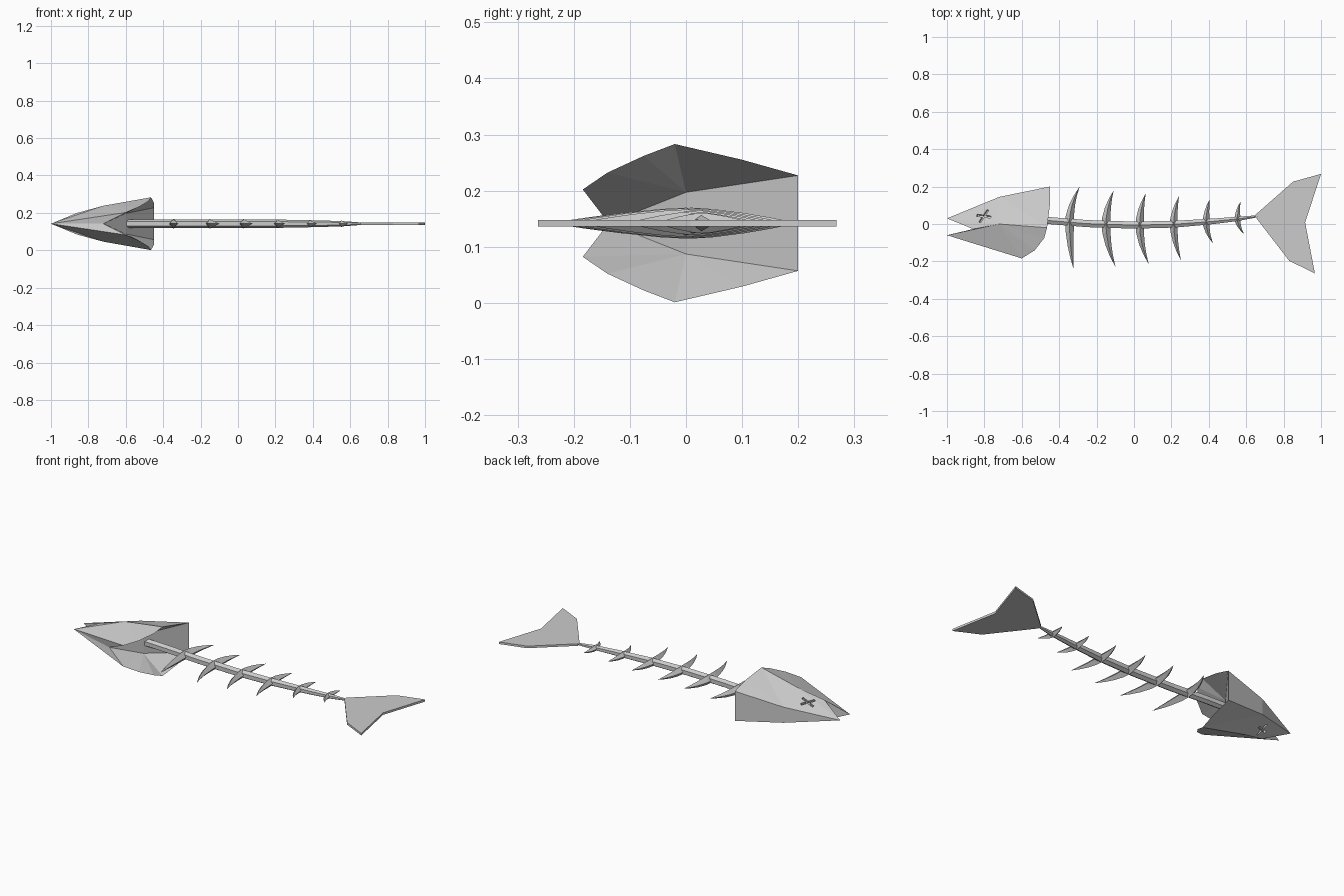
import bpy, bmesh
from math import cos, sin, pi, radians
from mathutils import Vector, Matrix

if "Cube" in bpy.data.objects:
    bpy.data.objects.remove(bpy.data.objects["Cube"])

ZC = 0.142  # mid plane of the flat-lying fish


def make(name, verts, faces):
    bm = bmesh.new()
    vs = [bm.verts.new((x, y, z + ZC)) for x, y, z in verts]
    for f in faces:
        bm.faces.new([vs[i] for i in f])
    bmesh.ops.remove_doubles(bm, verts=bm.verts, dist=1e-5)
    bmesh.ops.triangulate(bm, faces=[f for f in bm.faces if len(f.verts) > 4])
    bmesh.ops.recalc_face_normals(bm, faces=bm.faces)
    me = bpy.data.meshes.new(name)
    bm.to_mesh(me)
    bm.free()
    ob = bpy.data.objects.new(name, me)
    bpy.context.collection.objects.link(ob)
    return ob


def loft(name, rings):
    n = len(rings[0])
    verts = [v for r in rings for v in r]
    faces = [(i * n + j, i * n + (j + 1) % n, (i + 1) * n + (j + 1) % n, (i + 1) * n + j)
             for i in range(len(rings) - 1) for j in range(n)]
    last = (len(rings) - 1) * n
    faces += [tuple(range(n)), tuple(range(last, last + n))]
    return make(name, verts, faces)


# Skull: named points of one half, mirrored across the mid plane
half = {
    'nose': (-1, .03, 0), 'jaw': (-1, -.06, 0), 'keel': (-.72, -.138, 0),
    'crown': (-.72, .145, .045), 'mouth': (-.86, -.027, .058), 'cheek': (-.72, 0, .096),
    'ridge': (-.465, -.02, .141), 'rimA': (-.45, .10, .113), 'rimB': (-.45, .20, .085),
    'rimC': (-.48, -.075, .12), 'rimD': (-.53, -.14, .09), 'flap': (-.60, -.184, .06),
    'inner': (-.60, 0, .055),
}
side_faces = [
    'nose mouth cheek', 'nose cheek crown', 'crown cheek ridge', 'crown ridge rimA',
    'crown rimA rimB', 'jaw mouth cheek', 'jaw cheek flap', 'jaw flap keel',
    'cheek flap rimD', 'cheek rimD rimC', 'cheek rimC ridge',
    'inner rimB rimA', 'inner rimA ridge', 'inner ridge rimC', 'inner rimC rimD',
    'inner rimD flap', 'inner flap keel',
]
cross_faces = ['nose crown -crown', 'crown rimB -rimB -crown', 'nose mouth -mouth',
               'jaw mouth -mouth', 'rimB inner -inner -rimB', 'keel inner -inner']
keys, verts = {}, []
for k, (x, y, z) in half.items():
    keys[k] = len(verts)
    verts.append((x, y, z))
    if z:
        keys['-' + k] = len(verts)
        verts.append((x, y, -z))
    else:
        keys['-' + k] = keys[k]
faces = [[keys[k] for k in f.split()] for f in cross_faces]
for f in side_faces:
    faces += [[keys[k] for k in f.split()], [keys['-' + k] for k in f.split()]]
head = make('skull', verts, faces)

# Crossed eye grooves cut into both sides of the skull
n = (Vector(half['cheek']) - Vector(half['nose'])).cross(
    Vector(half['crown']) - Vector(half['nose'])).normalized()
if n.z < 0:
    n = -n
nose = Vector(half['nose'])
ex, ey = -.803, .042
ez = nose.z - (n.x * (ex - nose.x) + n.y * (ey - nose.y)) / n.z
for s in (1, -1):
    for ang in (58, -10):
        bm = bmesh.new()
        nn = Vector((n.x, n.y, n.z * s))
        rot = Vector((0, 0, 1)).rotation_difference(nn).to_matrix().to_4x4()
        mat = (Matrix.Translation((ex, ey, ZC + s * ez)) @ rot
               @ Matrix.Rotation(radians(ang), 4, 'Z') @ Matrix.Diagonal((.08, .012, .03, 1)))
        bmesh.ops.create_cube(bm, size=1, matrix=mat)
        me = bpy.data.meshes.new('eye_cutter')
        bm.to_mesh(me)
        bm.free()
        cut = bpy.data.objects.new('eye_cutter', me)
        bpy.context.collection.objects.link(cut)
        cut.hide_render = True
        cut.hide_viewport = True
        cut.display_type = 'WIRE'
        mod = head.modifiers.new('eye', 'BOOLEAN')
        mod.operation = 'DIFFERENCE'
        mod.solver = 'EXACT'
        mod.object = cut

# Spine: tapered six-sided bar following a gentle bend
path = [(-.61, .025, .023), (-.45, .018, .023), (-.25, .002, .023), (0, -.006, .023),
        (.22, -.001, .022), (.42, .014, .018), (.56, .028, .014), (.665, .042, .006)]
loft('spine', [[(x, y + r * .95 * sin(k * pi / 3), r * cos(k * pi / 3)) for k in range(6)]
               for x, y, r in path])

# Ribs: crescents of diamond section, tapering to both tips
# (middle x, spine y, upper tip, lower tip, size)
ribs = [(-.345, .010, (-.292, .197), (-.323, -.240), 1.0),
        (-.150, .000, (-.110, .177), (-.100, -.227), 1.0),
        (.030, -.005, (.062, .163), (.078, -.213), .95),
        (.212, .000, (.240, .147), (.250, -.192), .88),
        (.385, .012, (.404, .130), (.422, -.103), .75),
        (.553, .028, (.568, .117), (.587, -.052), .65)]
for i, (mx, my, up, lo, s) in enumerate(ribs):
    rings = []
    for tip, ts in ((lo, (1, .75, .5, .2)), (up, (0, .2, .5, .75, 1))):
        for t in ts:
            x = mx + (tip[0] - mx) * t ** 1.9
            y = my + (tip[1] - my) * t
            w = .023 * s * (1 - t ** 1.6) + .0006
            h = .027 * s * (1 - t ** 1.5) + .0006
            rings.append([(x - w, y, 0), (x, y, h), (x + w, y, 0), (x, y, -h)])
    loft('rib_%d' % (i + 1), rings)

# Tail fin: thin forked plate
outline = [(.65, .050), (.85, .226), (1, .268), (.915, .008), (.967, -.264), (.83, -.197), (.655, .03)]
loft('tail_fin', [[(x, y, z) for x, y in outline] for z in (-.006, .006)])
